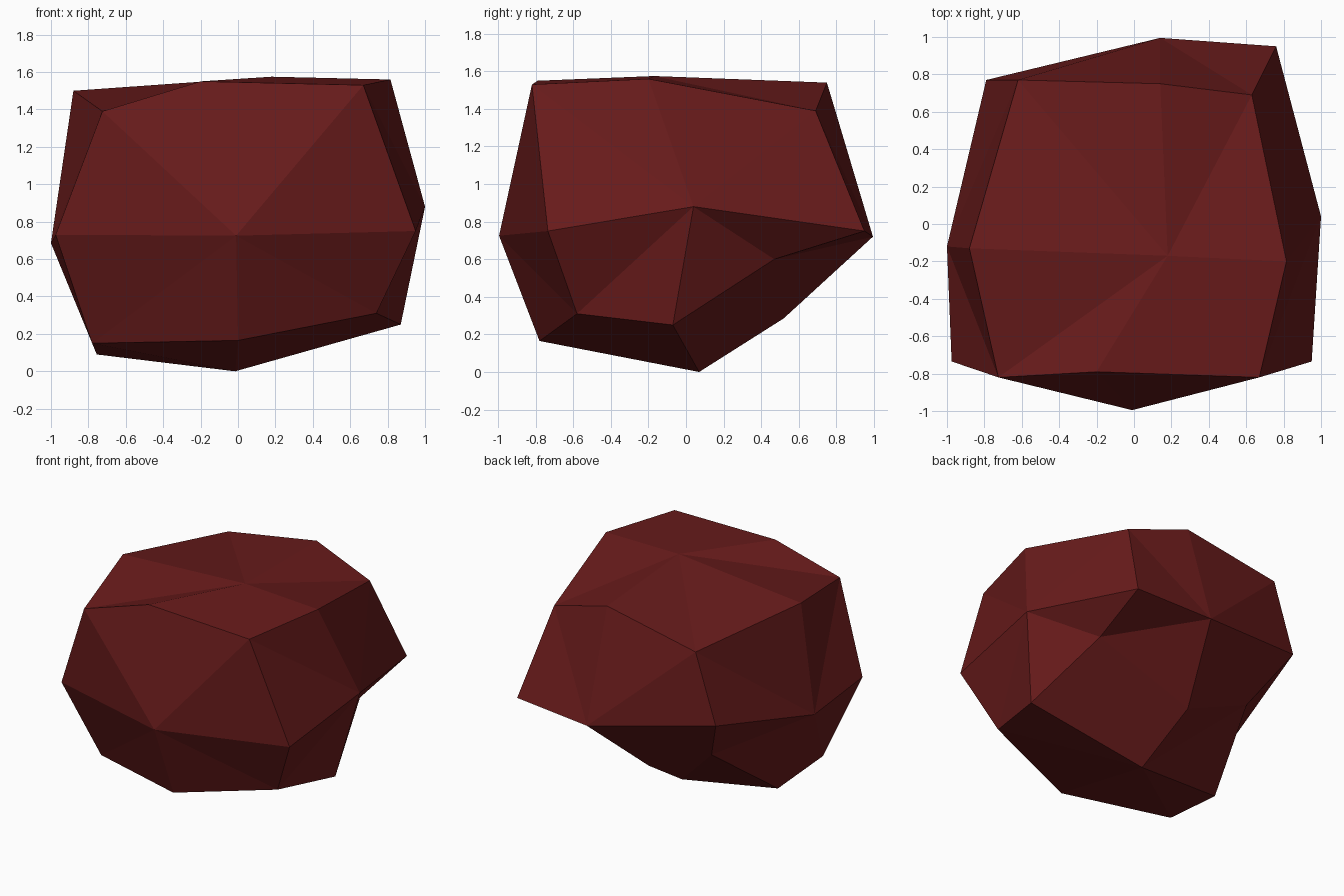
import bpy
import bmesh
from mathutils import Vector

# Remove the default cube
default_cube = bpy.data.objects.get("Cube")
if default_cube:
    bpy.data.objects.remove(default_cube, do_unlink=True)


def make_material(name, colour):
    material = bpy.data.materials.new(name)
    material.use_nodes = True
    material.diffuse_color = colour
    material.node_tree.nodes["Principled BSDF"].inputs["Base Color"].default_value = colour
    return material


# Chiselled outline of the rock: each layer runs front to back, each row right to left
bottom_layer = {
    "front": [(-.78, -.535, .15), (0, -.78, .165), (.74, -.58, .31)],
    "centre": [(-.755, -.03, .09), (-.015, .07, 0), (.87, -.07, .25)],
    "back": [(-.58, .52, .51), (-.05, .52, .285), (.7, .47, .6)],
}
middle_layer = {
    "front": [(-.975, -.735, .73), (-.01, -.995, .725), (.95, -.735, .75)],
    "centre": [(-1, -.12, .685), None, (1, .04, .88)],
    "back": [(-.79, .77, .88), (.14, .995, .72), (.76, .95, .75)],
}
top_layer = {
    "front": [(-.725, -.82, 1.39), (-.2, -.79, 1.55), (.67, -.82, 1.53)],
    "centre": [(-.88, -.13, 1.5), (.18, -.17, 1.575), (.815, -.2, 1.56)],
    "back": [(-.62, .77, 1.4), (.14, .75, 1.54), (.63, .69, 1.39)],
}
layers = [bottom_layer, middle_layer, top_layer]
rows = ["front", "centre", "back"]


def fold(face):
    """Crease a quad from the middle of the block's side out to its corner."""
    by_distance = sorted(face.verts, key=lambda vertex: vertex.co.length)
    bmesh.utils.face_split(face, by_distance[0], by_distance[-1])


def chisel(vertex):
    """Move one grid vertex of the block to its place on the rock."""
    column, row, layer = (round(c) + 1 for c in vertex.co)
    vertex.co = Vector(layers[layer][rows[row]][column])


# Rock: a block divided once, with every vertex pulled into shape
bm = bmesh.new()
bmesh.ops.create_cube(bm, size=2)
bmesh.ops.subdivide_edges(bm, edges=bm.edges[:], cuts=1, use_grid_fill=True)
for face in bm.faces[:]:
    fold(face)
for vertex in bm.verts:
    chisel(vertex)
bmesh.ops.recalc_face_normals(bm, faces=bm.faces[:])
for face in bm.faces:
    face.smooth = False

mesh = bpy.data.meshes.new("rock")
bm.to_mesh(mesh)
bm.free()
mesh.materials.append(make_material("dark red stone", (.14, .011, .011, 1)))
rock = bpy.data.objects.new("rock", mesh)
bpy.context.collection.objects.link(rock)
